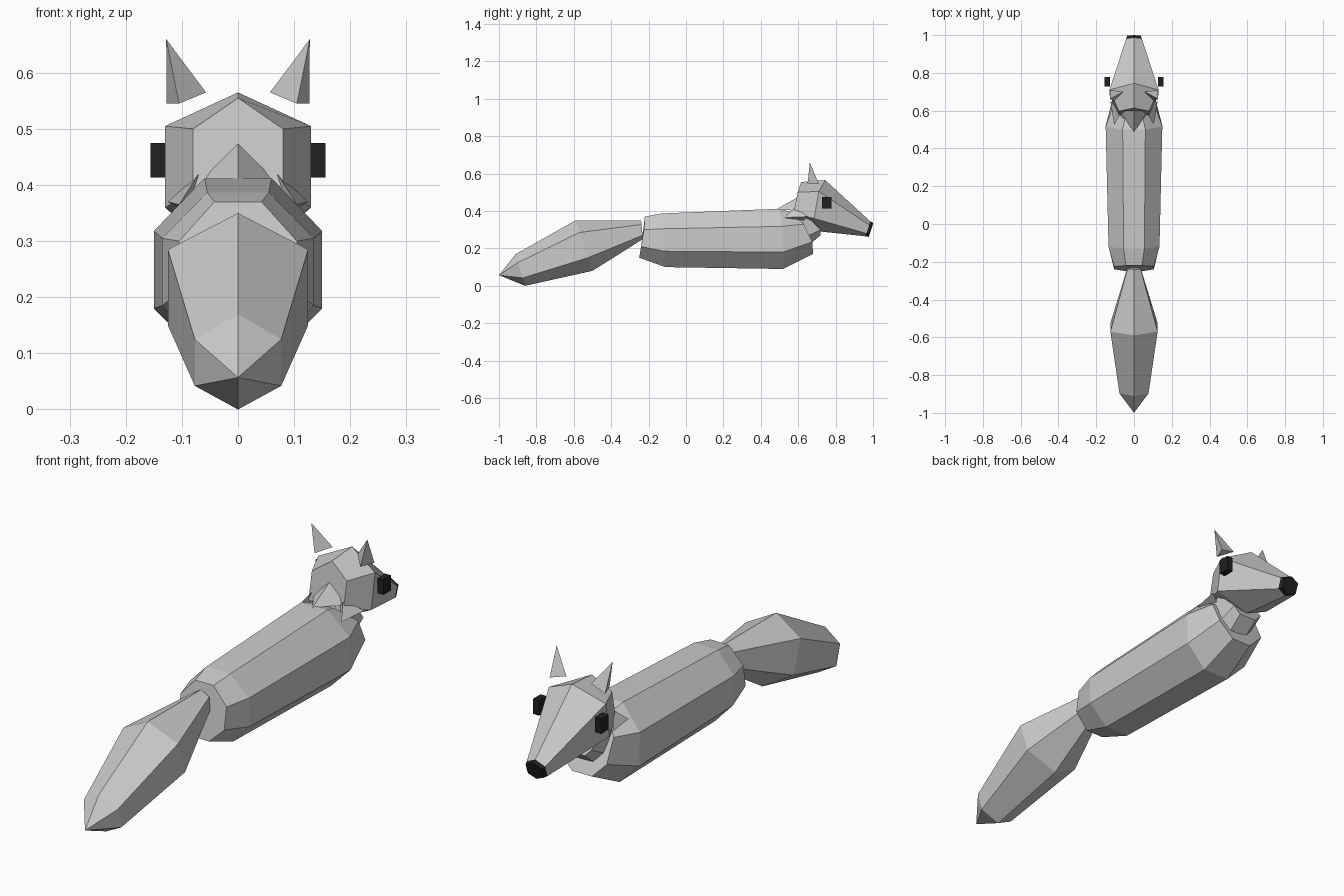
import bpy, bmesh
from mathutils import Vector

if "Cube" in bpy.data.objects:
    bpy.data.objects.remove(bpy.data.objects["Cube"])


def material(name, rgb):
    m = bpy.data.materials.new(name)
    m.diffuse_color = (*rgb, 1)
    m.use_nodes = True
    m.node_tree.nodes["Principled BSDF"].inputs["Base Color"].default_value = m.diffuse_color
    return m


def finish(bm, name, mat=None):
    bmesh.ops.recalc_face_normals(bm, faces=bm.faces)
    me = bpy.data.meshes.new(name)
    bm.to_mesh(me)
    bm.free()
    ob = bpy.data.objects.new(name, me)
    bpy.context.collection.objects.link(ob)
    if mat:
        me.materials.append(mat)
    return ob


def loft(name, halves, mat=None, tip=None):
    """Skin mirrored half-rings (listed top to bottom on +x); tip closes the last ring."""
    bm = bmesh.new()
    rings = []
    for half in halves:
        left = [(-x, y, z) for x, y, z in reversed(half) if x > 0]
        rings.append([bm.verts.new(p) for p in half + left])
    n = len(rings[0])
    for a, b in zip(rings, rings[1:]):
        for i in range(n):
            j = (i + 1) % n
            bm.faces.new((a[i], a[j], b[j], b[i]))
    bm.faces.new(rings[0])
    if tip:
        t = bm.verts.new(tip)
        for i in range(n):
            bm.faces.new((rings[-1][i], rings[-1][(i + 1) % n], t))
    else:
        bm.faces.new(rings[-1])
    return finish(bm, name, mat)


def spike(name, base, tip, side=1):
    """Pointed tuft or ear: polygon base joined to a tip."""
    bm = bmesh.new()
    vs = [bm.verts.new((side * x, y, z)) for x, y, z in base]
    t = bm.verts.new((side * tip[0], tip[1], tip[2]))
    bm.faces.new(vs)
    for i, v in enumerate(vs):
        bm.faces.new((v, vs[(i + 1) % len(vs)], t))
    return finish(bm, name)


black = material("black", (0.015, 0.015, 0.015))

# Octagonal body
loft("body", [
    [(.042, -.22, .37), (.105, -.225, .30), (.105, -.24, .21), (.042, -.25, .15)],
    [(.055, -.13, .387), (.135, -.12, .305), (.135, -.115, .185), (.055, -.11, .10)],
    [(.06, .50, .412), (.15, .515, .318), (.15, .52, .18), (.06, .52, .09)],
    [(.045, .57, .39), (.11, .63, .33), (.11, .675, .235), (.045, .68, .17)],
])

# Hexagonal tail
loft("tail", [
    [(0, -.24, .35), (.035, -.238, .328), (.035, -.232, .27), (0, -.23, .25)],
    [(0, -.59, .35), (.125, -.57, .285), (.125, -.525, .15), (0, -.50, .08)],
    [(0, -.91, .17), (.077, -.897, .125), (.077, -.873, .042), (0, -.86, 0)],
], tip=(0, -1, .057))

# Neck
loft("neck", [
    [(.05, .54, .38), (.09, .56, .33), (.08, .62, .25), (.04, .66, .22)],
    [(.05, .62, .44), (.09, .65, .37), (.07, .72, .30), (.04, .72, .27)],
])

# Head and nose
snout = [(0, .985, .345), (.042, .98, .325), (.042, .965, .28), (0, .958, .265)]
loft("head", [
    [(0, .615, .555), (.08, .597, .50), (.08, .575, .39), (0, .60, .33)],
    [(0, .745, .565), (.13, .71, .505), (.13, .685, .36), (0, .72, .29)],
    snout,
])
loft("nose", [
    snout,
    [(0, 1, .337), (.036, .997, .32), (.036, .982, .278), (0, .977, .262)],
], black)

# Fur tuft at the nape
spike("nape_tuft", [(0, .60, .475), (.075, .60, .40), (-.075, .60, .40)], (0, .485, .41))

for side, label in ((1, "right"), (-1, "left")):
    # Ears
    spike(f"ear_{label}", [(.057, .70, .565), (.105, .65, .545), (.127, .71, .545)],
          (.128, .662, .66), side)
    # Cheek tufts
    spike(f"cheek_tuft_{label}", [(.07, .585, .42), (.125, .65, .37), (.07, .62, .34)],
          (.105, .525, .365), side)
    # Eyes
    bm = bmesh.new()
    bmesh.ops.create_cube(bm, size=1)
    bmesh.ops.scale(bm, vec=(.028, .05, .062), verts=bm.verts)
    bmesh.ops.translate(bm, vec=Vector((side * .142, .753, .444)), verts=bm.verts)
    finish(bm, f"eye_{label}", black)
